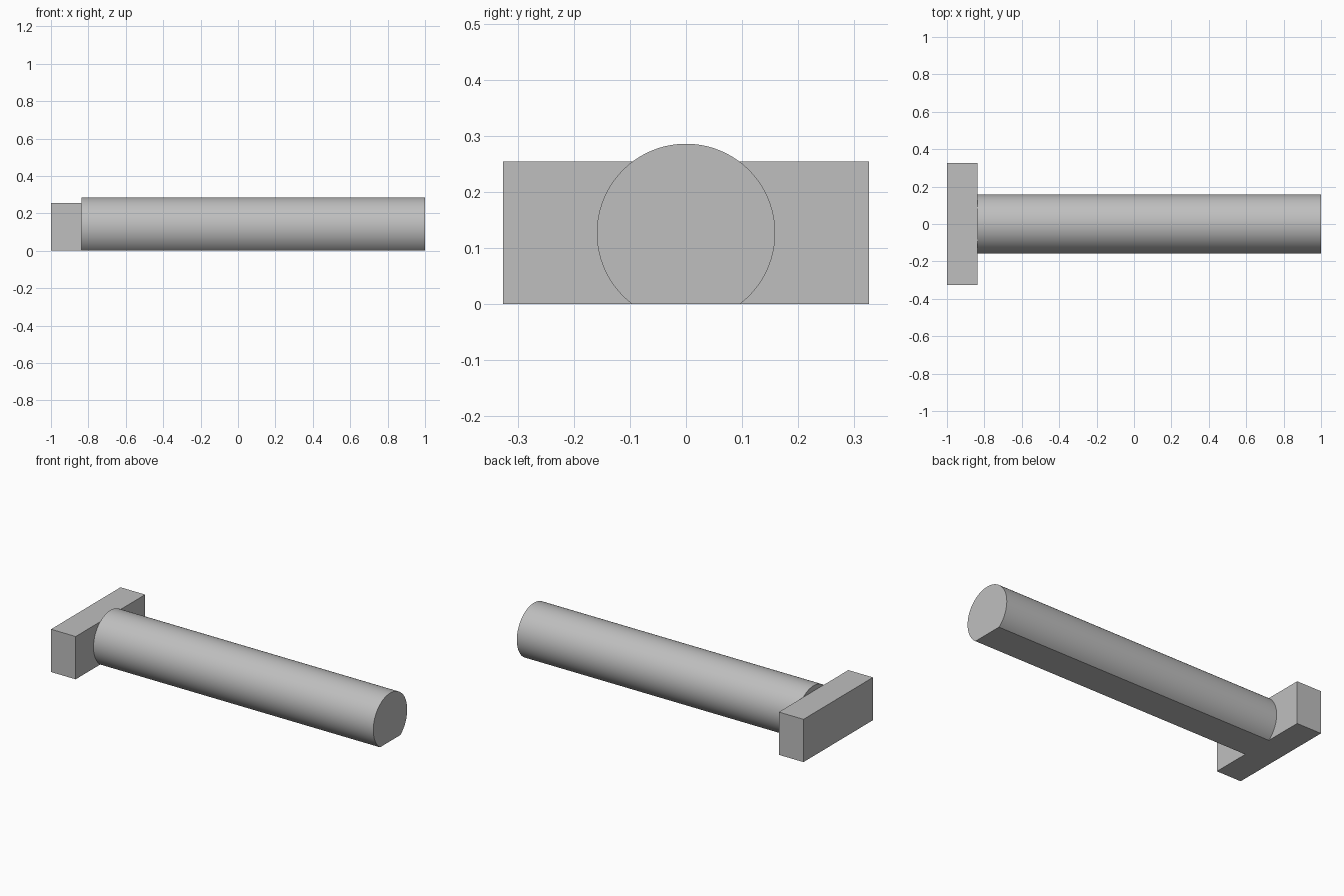
import bpy, bmesh, math

cube = bpy.data.objects.get("Cube")
if cube:
    bpy.data.objects.remove(cube, do_unlink=True)

grey = bpy.data.materials.new("light_grey")
grey.use_nodes = True
colour = (0.52, 0.52, 0.52, 1)
grey.diffuse_color = colour
grey.node_tree.nodes["Principled BSDF"].inputs["Base Color"].default_value = colour


def extrude_profile(name, points, x0, x1):
    """Extrude a closed (y, z) profile along x."""
    bm = bmesh.new()
    face = bm.faces.new([bm.verts.new((x0, y, z)) for y, z in points])
    result = bmesh.ops.extrude_face_region(bm, geom=[face], use_keep_orig=True)
    moved = [v for v in result["geom"] if isinstance(v, bmesh.types.BMVert)]
    bmesh.ops.translate(bm, verts=moved, vec=(x1 - x0, 0, 0))
    bmesh.ops.recalc_face_normals(bm, faces=bm.faces)
    mesh = bpy.data.meshes.new(name)
    bm.to_mesh(mesh)
    bm.free()
    mesh.materials.append(grey)
    obj = bpy.data.objects.new(name, mesh)
    bpy.context.collection.objects.link(obj)
    return obj


JOINT = -0.838
HALF_WIDTH = 0.326
HEAD_HEIGHT = 0.254
RADIUS = 0.159
AXIS_Z = 0.127

# Rectangular cross head
extrude_profile("cross_head", [(-HALF_WIDTH, 0), (HALF_WIDTH, 0),
                (HALF_WIDTH, HEAD_HEIGHT), (-HALF_WIDTH, HEAD_HEIGHT)], -1, JOINT)

# Round shaft with a flat underside
start = -math.asin(AXIS_Z / RADIUS)
steps = 80
arc = []
for i in range(steps + 1):
    a = start + (math.pi - 2 * start) * i / steps
    arc.append((RADIUS * math.cos(a), AXIS_Z + RADIUS * math.sin(a)))
shaft = extrude_profile("flat_bottom_shaft", arc, JOINT, 1)
bpy.ops.object.select_all(action="DESELECT")
shaft.select_set(True)
bpy.context.view_layer.objects.active = shaft
bpy.ops.object.shade_smooth_by_angle(angle=math.radians(30))
